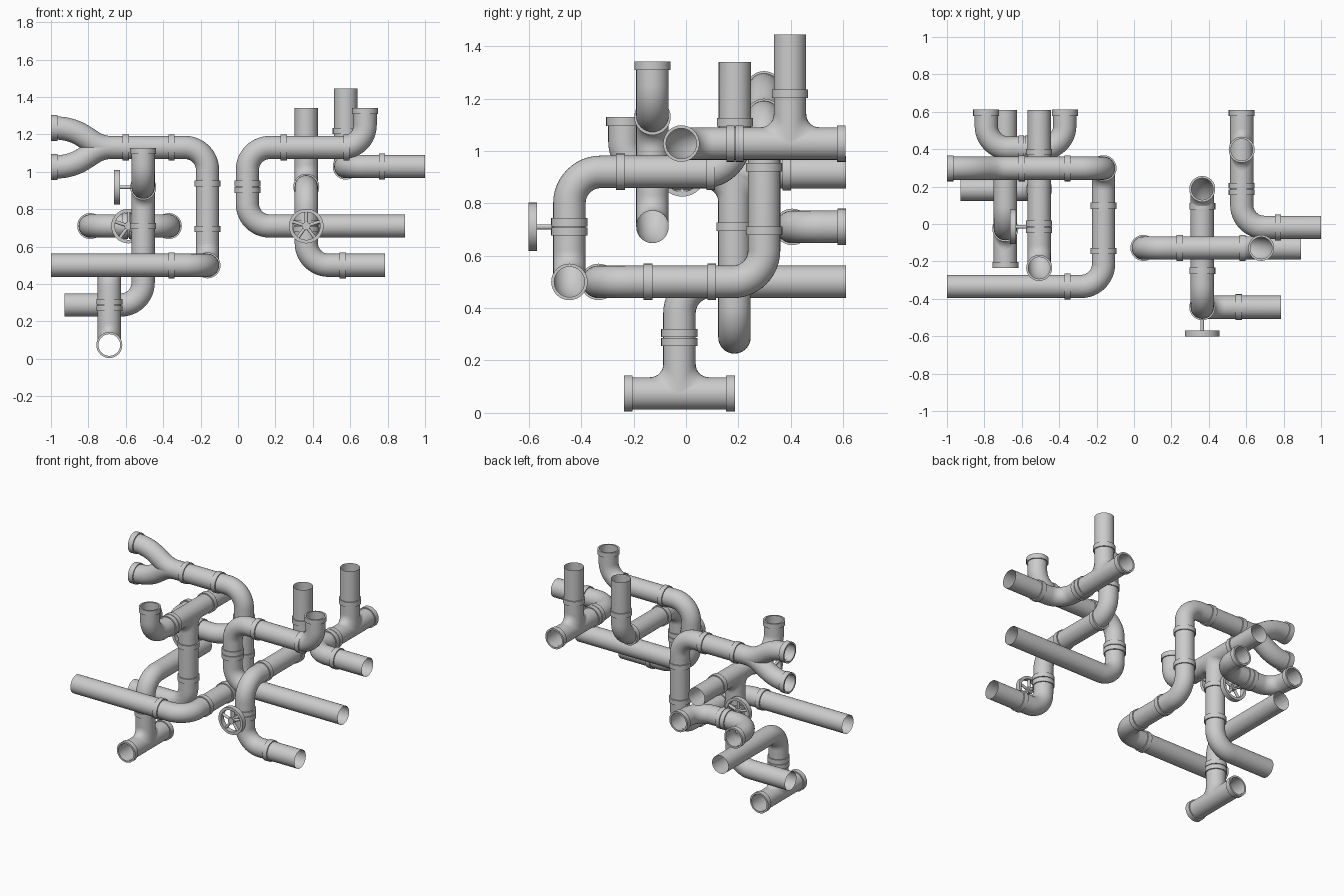
import bpy, bmesh, math
from mathutils import Vector as V, Matrix

if "Cube" in bpy.data.objects:
    bpy.data.objects.remove(bpy.data.objects["Cube"])

R, RC, BEND, N = 0.062, 0.0695, 0.12, 32


def finish(name, verts, rows, cols, close_rows=False):
    """Skin a grid of rings (rows x cols, cols wrap around)."""
    faces = []
    for i in range(rows if close_rows else rows - 1):
        k = (i + 1) % rows
        for j in range(cols):
            m = (j + 1) % cols
            faces.append((i * cols + j, i * cols + m, k * cols + m, k * cols + j))
    me = bpy.data.meshes.new(name)
    me.from_pydata(verts, [], faces)
    bm = bmesh.new()
    bm.from_mesh(me)
    if close_rows:
        bmesh.ops.recalc_face_normals(bm, faces=bm.faces)
    bm.to_mesh(me)
    bm.free()
    ob = bpy.data.objects.new(name, me)
    bpy.context.collection.objects.link(ob)
    bpy.context.view_layer.objects.active = ob
    bpy.ops.object.select_all(action='DESELECT')
    ob.select_set(True)
    bpy.ops.object.shade_smooth_by_angle(angle=math.radians(40))
    return ob


def sweep(name, pts, r=R):
    """Open round tube along a list of points."""
    tangents = []
    for i in range(len(pts)):
        a, b = pts[max(i - 1, 0)], pts[min(i + 1, len(pts) - 1)]
        tangents.append((b - a).normalized())
    u = tangents[0].orthogonal().normalized()
    verts = []
    for i, (p, t) in enumerate(zip(pts, tangents)):
        if i:
            u = tangents[i - 1].rotation_difference(t) @ u
        w = t.cross(u)
        verts += [p + r * (math.cos(a) * u + math.sin(a) * w)
                  for a in (2 * math.pi * j / N for j in range(N))]
    return finish(name, verts, len(pts), N)


def pipe(name, corners):
    """Pipe through corner points, each corner rounded into an elbow."""
    c = [V(p) for p in corners]
    pts = [c[0]]
    for a, b, d in zip(c, c[1:], c[2:]):
        u, w = (a - b).normalized(), (d - b).normalized()
        centre = b + BEND * (u + w)
        for k in range(13):
            t = math.pi / 2 * k / 12
            pts.append(centre - BEND * (math.cos(t) * w + math.sin(t) * u))
    pts.append(c[-1])
    return sweep(name, pts)


def ring(name, centre, axis, r_out=RC, r_in=R - 0.004, width=0.033):
    """Flat-sided ring centred on a point."""
    ax = V(axis).normalized()
    u = ax.orthogonal().normalized()
    w = ax.cross(u)
    verts = []
    for r, h in ((r_in, -.5), (r_out, -.5), (r_out, .5), (r_in, .5)):
        verts += [V(centre) + ax * h * width + r * (math.cos(a) * u + math.sin(a) * w)
                  for a in (2 * math.pi * j / N for j in range(N))]
    return finish(name, verts, 4, N, True)


def double_collar(name, centre, axis):
    for s in (-1, 1):
        ring(name, V(centre) + V(axis) * s * 0.0175, axis, width=0.031)


def saddle(name, centre, main, stem, f=0.05):
    """Filleted tee joint between a main pipe and its stem."""
    c, m, s = V(centre), V(main), V(stem)
    q = s.cross(m)
    verts = []
    for k in range(9):
        a = math.pi / 2 * k / 8
        for j in range(N):
            t = 2 * math.pi * j / N
            x = math.cos(t) * (R + f * (1 - math.sin(a)))
            y = R * math.sin(t)
            z = math.sqrt(max(R * R - y * y, 0)) + f * (1 - math.cos(a))
            verts.append(c + m * x + q * y + s * z)
    for j in range(N):
        t = 2 * math.pi * j / N
        verts.append(c + m * R * math.cos(t) + q * R * math.sin(t) + s * (R + f))
    finish(name, verts, 10, N)


def valve(pos, along, out):
    """Collar on the pipe with a spoked hand wheel."""
    p, o = V(pos), V(out)
    double_collar("valve_collar", p, along)
    hub = p + o * 0.14
    ring("wheel_rim", hub, out, 0.0925, 0.074, 0.033)
    ring("wheel_hub", hub, out, 0.022, 0.001, 0.03)
    sweep("valve_stem", [p + o * 0.06, hub], 0.01)
    u = V((0, 0, 1))
    for k in range(5):
        d = Matrix.Rotation(2 * math.pi * k / 5, 3, o) @ u
        sweep("wheel_spoke", [hub + d * 0.015, hub + d * 0.08], 0.009)


X, Y, Z = (1, 0, 0), (0, 1, 0), (0, 0, 1)

# Left group: long looping pipe ending in a fork
pipe("loop_pipe", [(-1, -.334, .5), (-.163, -.334, .5), (-.163, .298, .5),
                   (-.163, .298, 1.13), (-.70, .298, 1.13)])
for c, a in (((-.355, -.334, .5), X), ((-.163, -.145, .5), Y), ((-.163, .098, .5), Y),
             ((-.163, .298, .695), Z), ((-.163, .298, .937), Z),
             ((-.355, .298, 1.13), X), ((-.6, .298, 1.13), X)):
    ring("loop_collar", c, a)
for s in (-1, 1):
    b = [V((-.68, .298, 1.13)), V((-.80, .298, 1.13)),
         V((-.81, .298, 1.13 + s * .105)), V((-.99, .298, 1.13 + s * .105))]
    sweep("fork_branch", [b[0] * (1 - t) ** 3 + 3 * b[1] * t * (1 - t) ** 2
                          + 3 * b[2] * t * t * (1 - t) + b[3] * t ** 3
                          for t in (k / 16 for k in range(17))])
    ring("fork_flange", (-.982, .298, 1.13 + s * .105), X, width=.036)

# Horizontal pipe with raised mouth, hand wheel and a down branch
pipe("cross_pipe", [(-.507, -.235, 1.11), (-.507, -.235, .918), (-.507, .61, .918)])
ring("cross_flange", (-.507, -.235, 1.112), Z)
ring("cross_collar", (-.507, .385, .918), Y)
valve((-.507, -.015, .918), Y, (-1, 0, 0))
saddle("cross_tee", (-.507, .185, .918), Y, (0, 0, -1))
pipe("down_pipe", [(-.507, .185, .82), (-.507, .185, .288), (-.928, .185, .288)])
ring("down_collar", (-.507, .185, .71), Z)
ring("down_collar", (-.507, .185, .48), Z)

# U-shaped pipe with hand wheel
pipe("u_pipe", [(-.79, .6, .71), (-.79, .405, .71), (-.37, .405, .71), (-.37, .6, .71)])
for x in (-.79, -.37):
    ring("u_flange", (x, .595, .71), Y)
valve((-.585, .405, .71), X, (0, -1, 0))

# Foot tee and its riser
T = (-.688, -.025, .074)
pipe("foot_pipe", [(-.688, -.23, .074), (-.688, .18, .074)])
for y in (-.22, .17):
    ring("foot_flange", (-.688, y, .074), Y)
saddle("foot_tee", T, Y, Z)
pipe("foot_riser", [(-.688, -.025, .17), (-.688, -.025, .5), (-.688, .61, .5)])
double_collar("riser_collar", (-.688, -.025, .288), Z)

# Right group: C-shaped pipe with raised mouth
pipe("c_pipe", [(.893, -.128, .71), (.05, -.128, .71), (.05, -.128, 1.13),
                (.68, -.128, 1.13), (.68, -.128, 1.33)])
double_collar("c_collar", (.05, -.128, .92), Z)
ring("c_collar", (.245, -.128, 1.13), X)
ring("c_collar", (.58, -.128, 1.13), X)
ring("c_flange", (.68, -.128, 1.325), Z)

# Front pipe with hand wheel
pipe("front_pipe", [(.785, -.445, .5), (.365, -.445, .5), (.365, -.445, .92),
                    (.365, .187, .92), (.365, .187, 1.34)])
for c, a in (((.56, -.445, .5), X), ((.365, -.25, .92), Y),
             ((.365, .095, .92), Y), ((.365, .187, 1.11), Z)):
    ring("front_collar", c, a)
valve((.365, -.445, .71), Z, (0, -1, 0))

# Back pipe with chimney tee
pipe("back_pipe", [(1, -.018, 1.028), (.576, -.018, 1.028), (.576, .605, 1.028)])
ring("back_flange", (.576, .593, 1.028), Y)
ring("back_collar", (.77, -.018, 1.028), X)
double_collar("back_collar", (.576, .187, 1.028), Y)
saddle("chimney_tee", (.576, .397, 1.028), Y, Z)
pipe("chimney", [(.576, .397, 1.13), (.576, .397, 1.445)])
ring("chimney_collar", (.576, .397, 1.218), Z)
